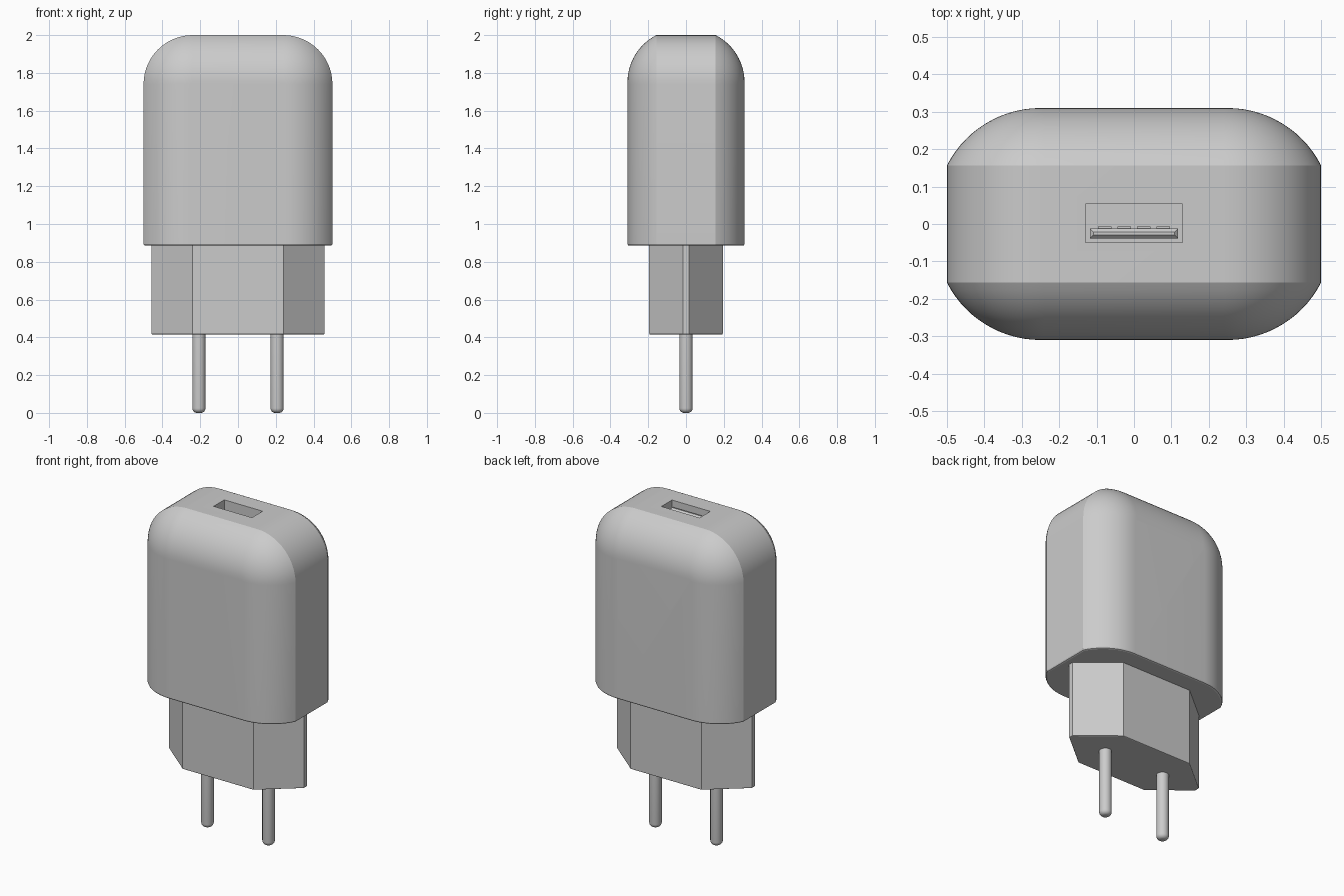
import bpy, bmesh, math
from mathutils import Matrix

cube = bpy.data.objects.get("Cube")
if cube:
    bpy.data.objects.remove(cube, do_unlink=True)

grey = bpy.data.materials.new("plain_grey")
grey.use_nodes = True
GREY = (0.6, 0.6, 0.6, 1)
grey.diffuse_color = GREY
grey.node_tree.nodes["Principled BSDF"].inputs["Base Color"].default_value = GREY


def finish(name, bm):
    """Turn a bmesh into a shaded grey object."""
    bmesh.ops.recalc_face_normals(bm, faces=bm.faces)
    mesh = bpy.data.meshes.new(name)
    bm.to_mesh(mesh)
    bm.free()
    mesh.materials.append(grey)
    obj = bpy.data.objects.new(name, mesh)
    bpy.context.collection.objects.link(obj)
    bpy.ops.object.select_all(action="DESELECT")
    obj.select_set(True)
    bpy.context.view_layer.objects.active = obj
    bpy.ops.object.shade_smooth_by_angle(angle=math.radians(20))
    return obj


def bevel_sharp(bm, test, offset, segments):
    """Round the sharp edges whose two ends both pass the test."""
    edges = [e for e in bm.edges if all(test(v.co) for v in e.verts)
             and e.calc_face_angle(0) > 0.5]
    bmesh.ops.bevel(bm, geom=edges, offset=offset, segments=segments,
                    profile=0.5, affect="EDGES")


def box(bm, x, y, z):
    """Add a box from its ranges along each axis."""
    spans = (x, y, z)
    centre = [(a + b) / 2 for a, b in spans]
    size = [b - a for a, b in spans]
    bmesh.ops.create_cube(bm, size=1, matrix=Matrix.Translation(centre)
                          @ Matrix.Diagonal((*size, 1)))


# Main body: an arched front profile, shrinking towards front and back
HALF_W, HALF_D, FLAT_D = 0.5, 0.31, 0.157
BASE, TOP, CORNER, INSET = 0.885, 2.0, 0.26, 0.25
STEPS = 14


def arch(inset):
    """Points (x, z) of the front profile, drawn in by the inset."""
    r = CORNER - inset
    pts = [(-HALF_W + inset, BASE), (HALF_W - inset, BASE)]
    for side, start in ((1, 0), (-1, 90)):
        for i in range(STEPS + 1):
            a = math.radians(start + 90 * i / STEPS)
            pts.append((side * (HALF_W - CORNER) + r * math.cos(a),
                        TOP - CORNER + r * math.sin(a)))
    return pts


rise = HALF_D - FLAT_D
radius = (INSET ** 2 + rise ** 2) / (2 * rise)
sweep = math.asin(INSET / radius)
levels = []
for i in range(STEPS + 1):
    a = sweep * i / STEPS
    levels.append((INSET - radius * math.sin(a),
                   HALF_D - radius + radius * math.cos(a)))
levels = [(d, -y) for d, y in levels] + [(d, y) for d, y in reversed(levels)]

bm = bmesh.new()
rings = [[bm.verts.new((x, y, z)) for x, z in arch(d)] for d, y in levels]
count = len(rings[0])
for a, b in zip(rings, rings[1:]):
    for i in range(count):
        j = (i + 1) % count
        bm.faces.new((a[i], a[j], b[j], b[i]))
bm.faces.new(rings[0])
bm.faces.new(rings[-1])
bmesh.ops.recalc_face_normals(bm, faces=bm.faces)
bevel_sharp(bm, lambda c: abs(c.z - BASE) < 1e-4, 0.01, 2)

# Socket opening sunk into the flat top
top = max((f for f in bm.faces if f.normal.z > 0.99), key=lambda f: f.calc_area())
bmesh.ops.inset_individual(bm, faces=[top], thickness=0.05)
for v in top.verts:
    v.co.x = math.copysign(0.13, v.co.x)
    v.co.y = 0.053 if v.co.y > 0 else -0.05
hole = bmesh.ops.extrude_discrete_faces(bm, faces=[top])["faces"][0]
for v in hole.verts:
    v.co.z -= 0.22
finish("main_body", bm)

# Socket tongue with its contact strips
bm = bmesh.new()
box(bm, (-0.118, 0.118), (-0.039, -0.012), (1.77, 1.97))
bevel_sharp(bm, lambda c: c.z > 1.96, 0.01, 1)
finish("socket_tongue", bm)
bm = bmesh.new()
for k in range(4):
    x = (k - 1.5) * 0.052
    box(bm, (x - 0.018, x + 0.018), (-0.013, -0.007), (1.77, 1.95))
finish("socket_contacts", bm)

# Plug neck: a long hexagon with narrow blunt ends
bm = bmesh.new()
quarter = [(0.458, 0.015), (0.24, 0.195)]
outline = (quarter + [(-x, y) for x, y in reversed(quarter)]
           + [(-x, -y) for x, y in quarter]
           + [(x, -y) for x, y in reversed(quarter)])
face = bm.faces.new([bm.verts.new((x, y, 0.415)) for x, y in outline])
side = bmesh.ops.extrude_face_region(bm, geom=[face])["geom"]
for v in side:
    if isinstance(v, bmesh.types.BMVert):
        v.co.z = 0.9
bmesh.ops.recalc_face_normals(bm, faces=bm.faces)
bevel_sharp(bm, lambda c: c.z < 0.42, 0.006, 2)
finish("plug_neck", bm)

# Two round pins with softened tips
for name, x in (("left_pin", 0.207), ("right_pin", -0.207)):
    bm = bmesh.new()
    bmesh.ops.create_cone(bm, cap_ends=True, segments=32, radius1=0.035,
                          radius2=0.035, depth=0.43,
                          matrix=Matrix.Translation((x, 0, 0.215)))
    bevel_sharp(bm, lambda c: c.z < 0.01, 0.025, 6)
    finish(name, bm)
